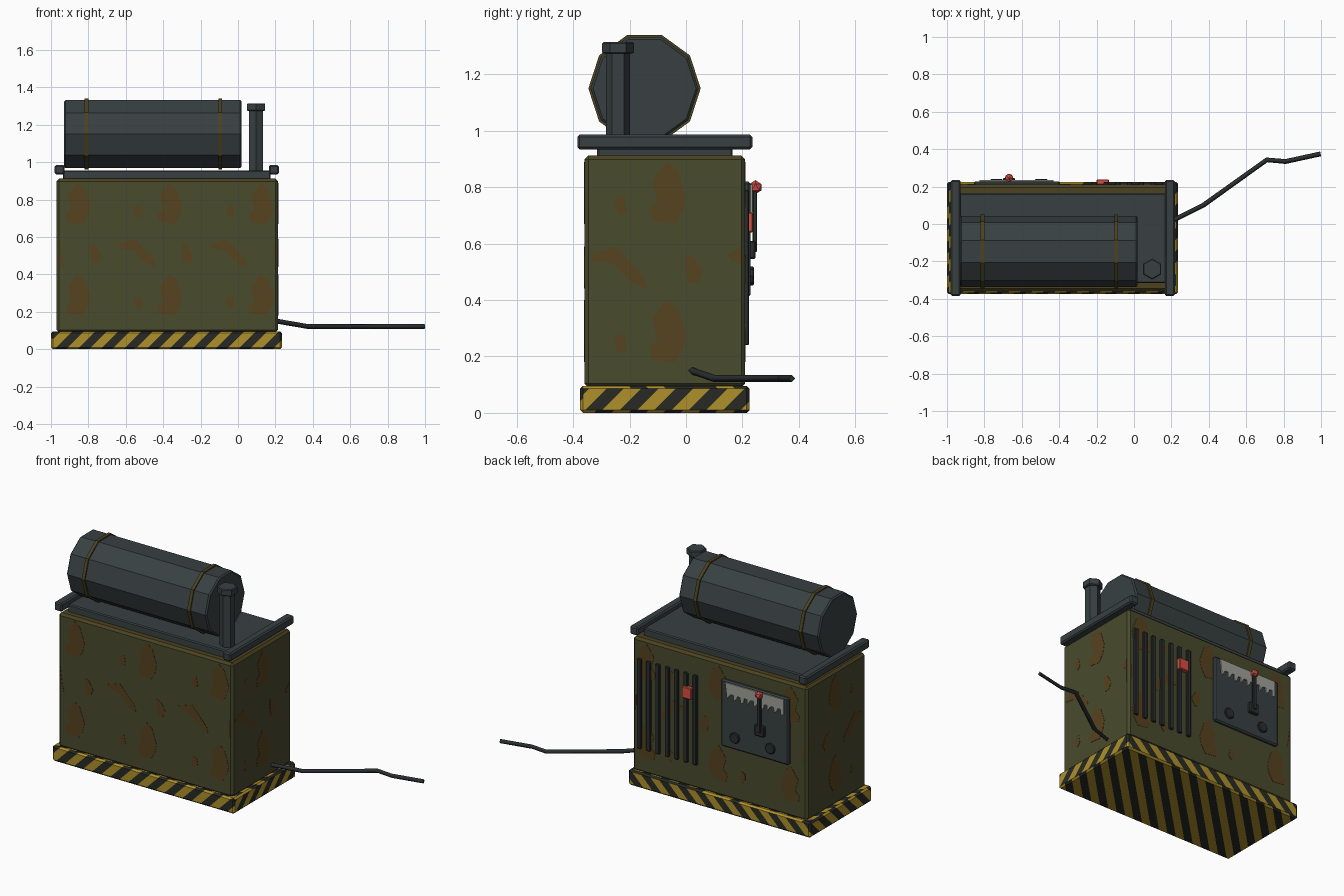
import bpy, bmesh, math
from mathutils import Matrix, Vector

cube = bpy.data.objects.get("Cube")
if cube:
    bpy.data.objects.remove(cube, do_unlink=True)


def material(name, r, g, b):
    m = bpy.data.materials.new(name)
    m.use_nodes = True
    m.diffuse_color = (r, g, b, 1)
    m.node_tree.nodes["Principled BSDF"].inputs["Base Color"].default_value = (r, g, b, 1)
    return m


STEEL = material("dark steel", .04, .051, .054)
CHARCOAL = material("charcoal", .023, .027, .028)
OLIVE = material("olive paint", .065, .069, .026)
WORN = material("worn olive", .071, .054, .015)
RUST = material("rust", .094, .054, .014)
YELLOW = material("hazard yellow", .43, .28, .024)
BLACK = material("hazard black", .021, .023, .018)
RED = material("red", .66, .08, .06)
PALE = material("pale grey", .36, .36, .32)


def finish(name, bm, *mats):
    bmesh.ops.recalc_face_normals(bm, faces=bm.faces[:])
    mesh = bpy.data.meshes.new(name)
    bm.to_mesh(mesh)
    bm.free()
    for m in mats:
        mesh.materials.append(m)
    obj = bpy.data.objects.new(name, mesh)
    bpy.context.collection.objects.link(obj)
    return obj


def box_mesh(x, y, z, bevel=0.0):
    """Box from three (low, high) ranges."""
    bm = bmesh.new()
    bmesh.ops.create_cube(bm, size=1)
    for v in bm.verts:
        v.co = [(lo + hi) / 2 + c * (hi - lo) for (lo, hi), c in zip((x, y, z), v.co)]
    if bevel:
        bmesh.ops.bevel(bm, geom=bm.edges[:], offset=bevel, segments=1, affect='EDGES')
    bm.normal_update()
    return bm


def box(name, x, y, z, mat, bevel=0.0):
    return finish(name, box_mesh(x, y, z, bevel), mat)


def cylinder(name, center, radius, length, sides, mat, axis='Z', bevel=0.0):
    bm = bmesh.new()
    bmesh.ops.create_cone(bm, cap_ends=True, segments=sides, radius1=radius,
                          radius2=radius, depth=length)
    if bevel:
        rims = [e for e in bm.edges if abs(e.verts[0].co.z - e.verts[1].co.z) < 1e-4]
        bmesh.ops.bevel(bm, geom=rims, offset=bevel, segments=1, affect='EDGES')
    turn = {'X': Matrix.Rotation(math.pi / 2, 4, 'Y'),
            'Y': Matrix.Rotation(math.pi / 2, 4, 'X'), 'Z': Matrix()}[axis]
    bm.transform(Matrix.Translation(center) @ turn)
    return finish(name, bm, mat)


def add_plate(bm, axis, start, end, points):
    """Extruded outline on a wall facing x or y."""
    rings = []
    for d in (start, end):
        rings.append([bm.verts.new((d, u, v) if axis == 'x' else (u, d, v)) for u, v in points])
    low, high = rings
    bm.faces.new(low)
    bm.faces.new(high)
    n = len(points)
    for i in range(n):
        j = (i + 1) % n
        bm.faces.new((low[i], low[j], high[j], high[i]))


# Hazard-striped base: diagonal cuts across each face, coloured alternately
bm = box_mesh((-1, .235), (-.375, .225), (0, .096), .01)
PERIOD = .1225
AXES = {0: (1, 2), 1: (0, 2), 2: (0, 1)}


def main_axis(face):
    n = face.normal
    return max(range(3), key=lambda i: abs(n[i]))


for axis, (u, v) in AXES.items():
    normal = Vector((0, 0, 0))
    normal[u], normal[v] = 1, -1
    for k in range(-24, 24):
        point = Vector((0, 0, 0))
        point[u] = k * PERIOD / 2
        faces = [f for f in bm.faces if main_axis(f) == axis]
        edges = {e for f in faces for e in f.edges}
        verts = {w for f in faces for w in f.verts}
        bmesh.ops.bisect_plane(bm, geom=faces + list(edges) + list(verts), dist=1e-5,
                               plane_co=point, plane_no=normal)
        bm.normal_update()
for f in bm.faces:
    u, v = AXES[main_axis(f)]
    c = f.calc_center_median()
    f.material_index = math.floor((c[u] - c[v]) / PERIOD * 2) % 2
finish("striped_base", bm, BLACK, YELLOW)

# Housing with worn top
bm = box_mesh((-.97, .215), (-.36, .21), (.09, .912), .014)
for f in bm.faces:
    f.material_index = int(f.normal.z > .5)
finish("housing", bm, OLIVE, WORN)

# Rust patches, repeated over the four walls
LARGE = [(0, .89), (.04, .86), (.07, .77), (.06, .72), (.03, .67), (-.05, .68),
         (-.06, .72), (-.03, .75), (-.05, .82)]
SMALL = [(-.18, .76), (-.15, .77), (-.14, .72), (-.16, .7), (-.18, .72)]
STREAK = [(-.27, .56), (-.18, .59), (-.08, .48), (-.07, .44), (-.12, .46), (-.19, .53), (-.26, .54)]
SPOT = [(.07, .56), (.1, .55), (.13, .5), (.11, .46), (.08, .46), (.07, .5)]
PATCHES = [(LARGE, 0), (LARGE, -.49), (SMALL, 0), (SMALL, -.49), (STREAK, 0), (SPOT, 0)]


def rust(name, axis, wall, out, centers, low, high):
    bm = bmesh.new()
    for c in centers:
        for shape, drop in PATCHES:
            pts = [(min(max(c + u, low), high), v + drop) for u, v in shape]
            us = [p[0] for p in pts]
            if max(us) - min(us) > .01:
                add_plate(bm, axis, wall - out * .001, wall + out * .0015, pts)
    finish(name, bm, RUST)


for name, wall, out in (("front_rust", -.36, -1), ("back_rust", .21, 1)):
    rust(name, 'y', wall, out, (-.86, -.37, .12), -.955, .2)
for name, wall, out in (("right_rust", -.97, -1), ("left_rust", .215, 1)):
    rust(name, 'x', wall, out, (-.07, .42), -.345, .195)

# Top plate and end rails
box("top_plate", (-.935, .175), (-.315, .165), (.905, .956), STEEL, .006)
for name, x in (("right_rail", -.98), ("left_rail", .165)):
    box(name, (x, x + .053), (-.385, .235), (.934, .986), STEEL, .008)

# Ten-sided tank with two straps
cylinder("tank", (-.455, -.147, 1.15), .191, .95, 10, STEEL, 'X', .008)
for name, x in (("right_strap", -.81), ("left_strap", -.095)):
    cylinder(name, (x, -.147, 1.15), .199, .02, 10, WORN, 'X')

# Exhaust pipe and cap
cylinder("exhaust_pipe", (.097, -.241, 1.11), .043, .34, 6, STEEL)
cylinder("exhaust_cap", (.097, -.241, 1.294), .056, .042, 6, STEEL, 'Z', .005)

# Power cable
curve = bpy.data.curves.new("cable_path", 'CURVE')
curve.dimensions = '3D'
curve.bevel_depth = .013
curve.bevel_resolution = 0
curve.use_fill_caps = True
path = [(.19, .01, .153), (.37, .1, .122), (.71, .343, .122), (.81, .334, .122), (.998, .375, .122)]
spline = curve.splines.new('POLY')
spline.points.add(len(path) - 1)
for p, co in zip(spline.points, path):
    p.co = (*co, 1)
curve.materials.append(CHARCOAL)
cable = bpy.data.objects.new("cable", curve)
bpy.context.collection.objects.link(cable)

# Vent slats and stop button
for i in range(7):
    x = .165 - i * .063
    box(f"vent_slat_{i + 1}", (x - .014, x + .014), (.205, .224), (.24, .79), CHARCOAL, .004)
box("stop_button", (-.2, -.135), (.21, .238), (.64, .71), RED, .004)

# Control panel with a ragged pale scale
box("control_panel", (-.855, -.395), (.2, .228), (.41, .82), STEEL, .008)
outline = [(-.43, .81), (-.825, .81)]
for i in range(9):
    x = -.825 + i * .0455
    outline += [(x, .715 + .012 * (i % 3)), (x + .018, .71), (x + .02, .745), (x + .038, .745)]
outline = [(min(u, -.43), v) for u, v in outline[:-2]]
bm = bmesh.new()
add_plate(bm, 'y', .226, .235, outline)
finish("scale_plate", bm, PALE)

# Knobs and lever
for name, x in (("left_knob", -.495), ("right_knob", -.735)):
    cylinder(name, (x, .23, .485), .033, .022, 8, CHARCOAL, 'Y', .004)
box("lever_bracket", (-.7, -.635), (.22, .246), (.545, .61), CHARCOAL, .005)
box("lever_arm", (-.68, -.655), (.236, .252), (.57, .79), CHARCOAL, .003)
bm = bmesh.new()
bmesh.ops.create_icosphere(bm, subdivisions=1, radius=.025,
                           matrix=Matrix.Translation((-.668, .246, .8)))
finish("lever_ball", bm, RED)
